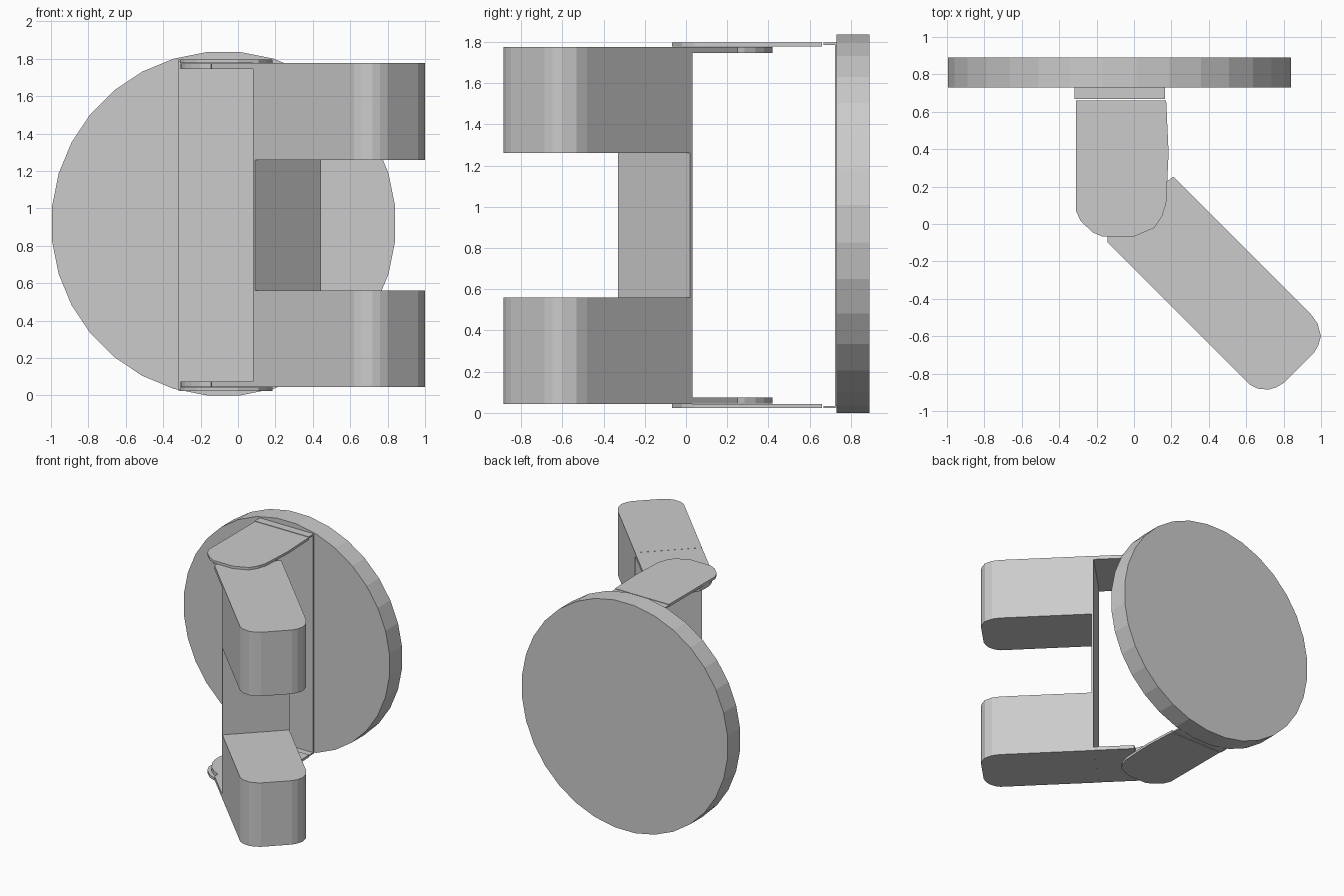
import bpy, bmesh
from math import sin, cos, pi, radians, sqrt

if "Cube" in bpy.data.objects:
    bpy.data.objects.remove(bpy.data.objects["Cube"])

MID = 0.91           # mirror height of the upper and lower parts
S = sqrt(0.5)


def prism(name, pts, z0, z1):
    """Extrude an xy outline from z0 to z1."""
    bm = bmesh.new()
    face = bm.faces.new([bm.verts.new((x, y, z0)) for x, y in pts])
    out = bmesh.ops.extrude_face_region(bm, geom=[face])
    for v in out["geom"]:
        if isinstance(v, bmesh.types.BMVert):
            v.co.z = z1
    bmesh.ops.recalc_face_normals(bm, faces=bm.faces)
    me = bpy.data.meshes.new(name)
    bm.to_mesh(me)
    bm.free()
    ob = bpy.data.objects.new(name, me)
    bpy.context.collection.objects.link(ob)
    return ob


def pair(name, pts, z0, z1):
    """Upper part and its mirrored lower twin."""
    prism("upper_" + name, pts, z0, z1)
    prism("lower_" + name, pts, 2 * MID - z1, 2 * MID - z0)


def turned(pts):
    """Fork coordinates (along, across) to xy, swung 45 degrees."""
    return [((u + v) * S, (v - u) * S) for u, v in pts]


def rect(x0, x1, y0, y1):
    return [(x0, y0), (x1, y0), (x1, y1), (x0, y1)]


# round base disc, standing upright at the back
bpy.ops.mesh.primitive_cylinder_add(vertices=32, radius=0.922, depth=0.16,
                                    location=(-0.077, 0.811, 0.918),
                                    rotation=(pi / 2, pi / 32, 0))
disc = bpy.context.object
disc.name = "base_disc"

# fixed hinge bracket: back plate, short folds and rounded tabs
prism("bracket_plate", rect(-0.318, 0.165, 0.722, 0.735), 0.025, 1.797)
pair("bracket_fold", rect(-0.318, 0.165, 0.667, 0.735), 1.786, 1.797)
pair("bracket_tab", [(-0.31, 0.66), (-0.31, 0.07), (-0.285, 0.015),
                     (-0.22, -0.045), (-0.17, -0.067), (0.0, -0.067),
                     (0.11, -0.02), (0.15, 0.04), (0.172, 0.11),
                     (0.185, 0.38), (0.172, 0.66)], 1.777, 1.797)

# swinging fork: thin hinge lugs with a round end
arc = [(-0.172 + 0.243 * cos(radians(a)), 0.08 + 0.243 * sin(radians(a)))
       for a in range(56, 305, 15)]
pair("fork_lug", turned([(0.29, -0.169), (0.29, 0.328), (-0.03, 0.328)]
                        + arc + [(-0.03, -0.169)]), 1.745, 1.775)

# fork web and the two solid arms with rounded tips
prism("fork_web", turned(rect(0.284, 0.299, -0.169, 0.328)), 0.05, 1.77)
pair("fork_arm", turned([(0.284, -0.169), (1.047, -0.169), (1.09, -0.155),
                         (1.135, -0.117), (1.155, -0.08), (1.167, -0.035),
                         (1.167, 0.195), (1.155, 0.24), (1.13, 0.283),
                         (1.07, 0.318), (1.007, 0.328), (0.284, 0.328)]),
     1.26, 1.776)
